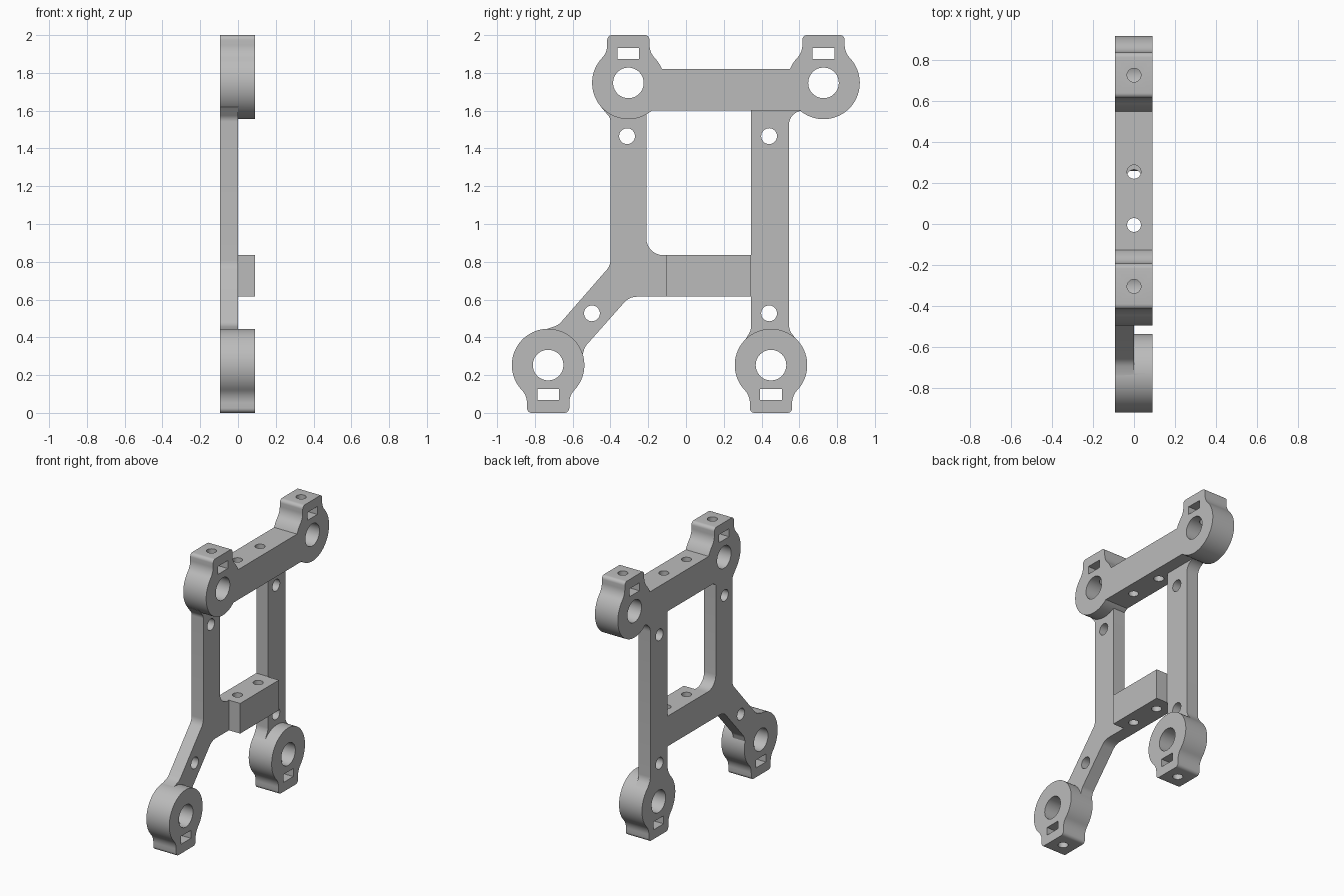
import bpy
import bmesh
from math import sin, cos, tan, pi, atan2, sqrt
from mathutils import Vector

cube = bpy.data.objects.get("Cube")
if cube:
    bpy.data.objects.remove(cube, do_unlink=True)

BACK, MID, FRONT = -0.094, 0.0, 0.091   # layers along x
R, BORE = 0.192, 0.081                  # clamp ring and its bore

grey = bpy.data.materials.new("plain grey")
grey.use_nodes = True
grey.diffuse_color = (0.5, 0.5, 0.5, 1)
grey.node_tree.nodes["Principled BSDF"].inputs["Base Color"].default_value = (0.5, 0.5, 0.5, 1)


def extrude(name, outline, x0, x1):
    """Solid made from a (y, z) outline, extruded along x."""
    bm = bmesh.new()
    face = bm.faces.new([bm.verts.new((x0, y, z)) for y, z in outline])
    moved = bmesh.ops.extrude_face_region(bm, geom=[face])["geom"]
    bmesh.ops.translate(bm, vec=(x1 - x0, 0, 0),
                        verts=[v for v in moved if isinstance(v, bmesh.types.BMVert)])
    bmesh.ops.recalc_face_normals(bm, faces=bm.faces)
    mesh = bpy.data.meshes.new(name)
    bm.to_mesh(mesh)
    bm.free()
    obj = bpy.data.objects.new(name, mesh)
    bpy.context.collection.objects.link(obj)
    mesh.materials.append(grey)
    return obj


def box(name, y0, y1, z0, z1, x0, x1):
    return extrude(name, [(y0, z0), (y1, z0), (y1, z1), (y0, z1)], x0, x1)


def arc(cy, cz, r, a0, a1, n):
    return [(cy + r * cos(a0 + (a1 - a0) * i / n), cz + r * sin(a0 + (a1 - a0) * i / n))
            for i in range(n + 1)]


def rounded(corners, n=8):
    """Outline from (y, z, radius) corners with filleted bends."""
    out = []
    for i, (y, z, r) in enumerate(corners):
        p = Vector((y, z))
        if r == 0:
            out.append((y, z))
            continue
        u = (Vector(corners[i - 1][:2]) - p).normalized()
        v = (Vector(corners[(i + 1) % len(corners)][:2]) - p).normalized()
        half = u.angle(v) / 2
        c = p + (u + v).normalized() * r / sin(half)
        s, e = p + u * r / tan(half) - c, p + v * r / tan(half) - c
        a0 = atan2(s.y, s.x)
        turn = (atan2(e.y, e.x) - a0 + pi) % (2 * pi) - pi
        out += arc(c.x, c.y, r, a0, a0 + turn, n)
    return out


def combine(target, tool, operation):
    """Apply a boolean and drop the tool."""
    mod = target.modifiers.new("combine", 'BOOLEAN')
    mod.operation, mod.object, mod.solver = operation, tool, 'EXACT'
    tool.hide_render = True
    deps = bpy.context.evaluated_depsgraph_get()
    mesh = bpy.data.meshes.new_from_object(target.evaluated_get(deps))
    target.modifiers.clear()
    target.data = mesh
    bpy.data.objects.remove(tool, do_unlink=True)


def drill(target, y, z, r, n=40):
    """Round hole along x."""
    circle = arc(y, z, r, 0, 2 * pi, n)[:-1]
    combine(target, extrude("drill", circle, -0.2, 0.2), 'DIFFERENCE')


def drill_down(target, y, z0, z1, r=0.034):
    """Round hole along z."""
    tool = extrude("drill", arc(0, 0, r, 0, 2 * pi, 24)[:-1], z0, z1)
    for v in tool.data.vertices:
        x, a, b = v.co
        v.co = (a, y + b, x)
    tool.data.flip_normals()   # axis swap below keeps the winding consistent
    bm = bmesh.new()
    bm.from_mesh(tool.data)
    bmesh.ops.recalc_face_normals(bm, faces=bm.faces)
    bm.to_mesh(tool.data)
    bm.free()
    combine(target, tool, 'DIFFERENCE')


def clamp_outline(cy, cz, up):
    """Ring with a lug that blends in through concave fillets."""
    w, top, f, c = 0.112, 0.253, 0.1, 0.025
    fz = sqrt((R + f) ** 2 - (w + f) ** 2)
    a = atan2(fz, w + f)
    right = arc(w + f, fz, f, pi + a, pi, 8) + arc(w - c, top - c, c, 0, pi / 2, 6)
    left = [(-y, z) for y, z in reversed(right)]
    ring = arc(0, 0, R, pi - a, 2 * pi + a, 64)[1:-1]
    return [(cy + y, cz + up * z) for y, z in right + left + ring]


# Thin back plate: two legs, splayed foot and cross bar
frame = extrude("bracket_frame", rounded([
    (-0.45, 1.66, 0), (-0.45, 1.62, 0), (-0.4, 1.56, 0.05), (-0.4, 0.78, 0.08),
    (-0.675, 0.465, 0.08), (-0.75, 0.44, 0), (-0.62, 0.3, 0), (-0.55, 0.3, 0),
    (-0.535, 0.35, 0.06), (-0.3, 0.615, 0.09), (0.345, 0.615, 0), (0.345, 0.44, 0.08),
    (0.31, 0.38, 0), (0.59, 0.38, 0), (0.545, 0.44, 0.08), (0.545, 1.6, 0.075),
    (0.64, 1.6, 0), (0.64, 1.66, 0)]), BACK, MID)
window = rounded([(-0.21, 0.835, 0.09), (0.345, 0.835, 0), (0.345, 1.63, 0), (-0.21, 1.63, 0)])
combine(frame, extrude("window", window, -0.2, 0.2), 'DIFFERENCE')

# Full-depth top beam and lower block
combine(frame, box("top_beam", -0.3, 0.728, 1.6, 1.82, BACK, FRONT), 'UNION')
combine(frame, box("lower_block", -0.105, 0.342, 0.615, 0.835, BACK, FRONT), 'UNION')

# Four clamps, lugs up at the top and down at the feet
clamps = [(-0.305, 1.747, 1), (0.728, 1.747, 1), (-0.73, 0.253, -1), (0.45, 0.253, -1)]
for y, z, up in clamps:
    combine(frame, extrude("clamp", clamp_outline(y, z, up), BACK, FRONT), 'UNION')

# Bores, nut slots and screw holes of the clamps
for y, z, up in clamps:
    drill(frame, y, z, BORE, 48)
    z0, z1 = sorted((z + up * 0.127, z + up * 0.185))
    combine(frame, box("nut_slot", y - 0.057, y + 0.057, z0, z1, -0.2, 0.2), 'DIFFERENCE')
    drill_down(frame, y, *sorted((z, z + up * 0.3)))

# Mounting holes through the legs
for y, z in [(-0.312, 1.465), (0.44, 1.465), (-0.498, 0.527), (0.44, 0.527)]:
    drill(frame, y, z, 0.042, 32)

# Vertical holes in the beam and the block
for y, z0, z1 in [(-0.005, 1.5, 1.9), (0.255, 1.5, 1.9), (-0.005, 0.5, 0.9), (0.232, 0.5, 0.9)]:
    drill_down(frame, y, z0, z1)

# Smooth the round walls, keep the edges sharp
bpy.ops.object.select_all(action='DESELECT')
frame.select_set(True)
bpy.context.view_layer.objects.active = frame
bpy.ops.object.shade_smooth_by_angle(angle=pi / 6)
